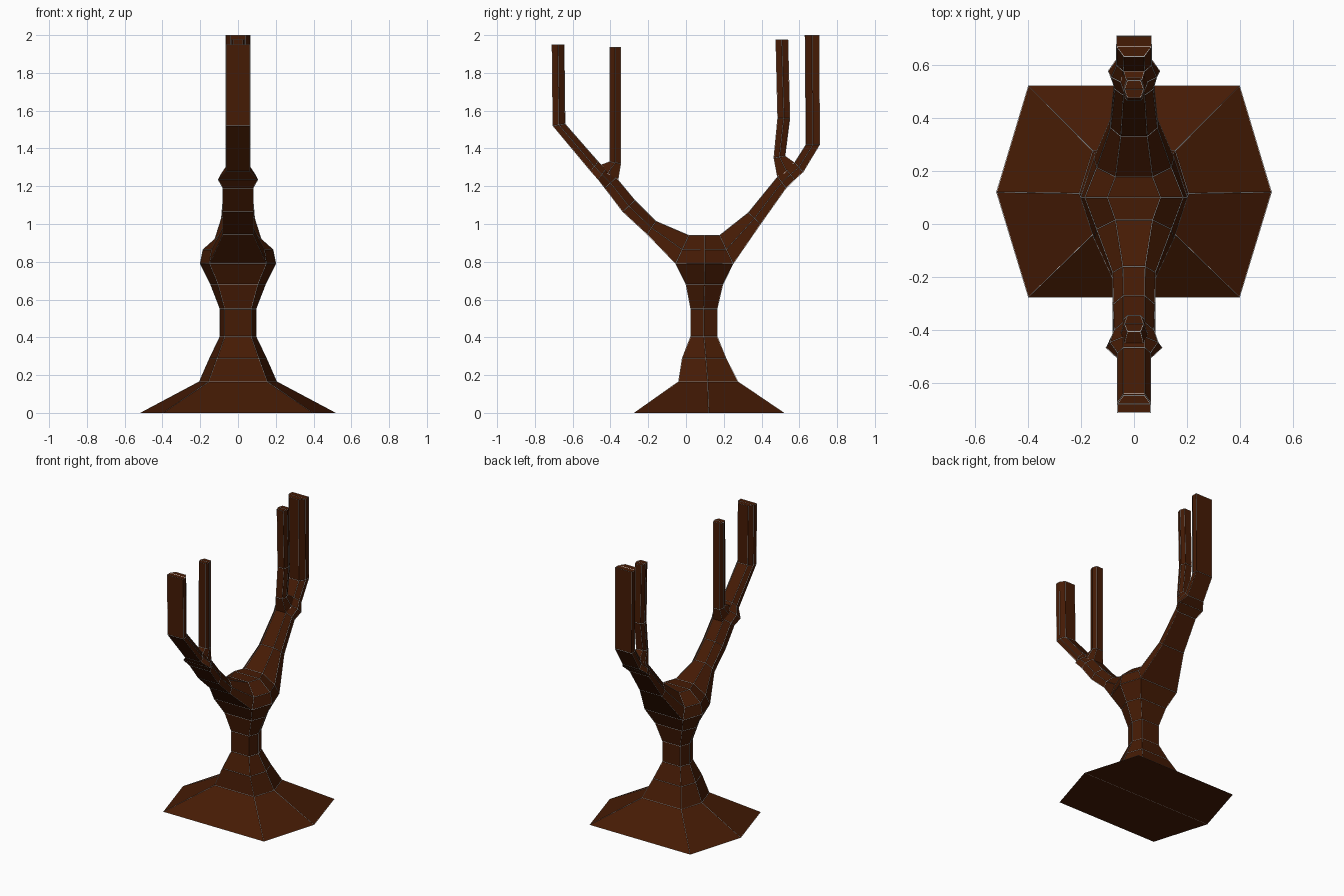
import bpy, bmesh

bark = bpy.data.materials.new("dark brown bark")
bark.diffuse_color = (0.060, 0.0108, 0.0014, 1)
pale = bpy.data.materials.new("pale edge line")
pale.diffuse_color = (0.8, 0.8, 0.8, 1)
LINE = 0.004


def loft(name, rings, cap_start=True, cap_end=True, skip=lambda span, side: False):
    """Skin six-point rings into a flat-shaded object with thin pale edge lines."""
    bm = bmesh.new()
    vs = [[bm.verts.new(p) for p in ring] for ring in rings]
    for s in range(len(vs) - 1):
        a, b = vs[s], vs[s + 1]
        for k in range(6):
            if not skip(s, k):
                j = (k + 1) % 6
                bm.faces.new((a[k], a[j], b[j], b[k]))
    # Caps are split across the widest pair of corners
    for r in [vs[0]] * cap_start + [vs[-1]] * cap_end:
        bm.faces.new((r[0], r[1], r[2], r[5]))
        bm.faces.new((r[5], r[2], r[3], r[4]))
    bmesh.ops.recalc_face_normals(bm, faces=bm.faces)
    mesh = bpy.data.meshes.new(name)
    bm.to_mesh(mesh)
    bm.free()
    lines = mesh.copy()
    for part, data, mat in ((name, mesh, bark), (name + "_edge_lines", lines, pale)):
        data.materials.append(mat)
        obj = bpy.data.objects.new(part, data)
        bpy.context.collection.objects.link(obj)
    wire = obj.modifiers.new("lines", 'WIREFRAME')
    wire.thickness = LINE
    wire.offset = 0
    wire.use_even_offset = False
    wire.use_boundary = True


def trunk_ring(z, wide, corner, y0, y1, ym):
    return [(-corner, y0, z), (corner, y0, z), (wide, ym, z),
            (corner, y1, z), (-corner, y1, z), (-wide, ym, z)]


def branch_ring(upper, lower, top_w, mid_w, low_w, mid=None):
    """Section spanning an upper and a lower (y, z) point."""
    (uy, uz), (ly, lz) = upper, lower
    my, mz = mid or ((uy + ly) / 2, (uz + lz) / 2)
    return [(-low_w, ly, lz), (low_w, ly, lz), (mid_w, my, mz),
            (top_w, uy, uz), (-top_w, uy, uz), (-mid_w, my, mz)]


# Trunk with flared foot and crown; crown sides stay open for the branches
trunk = [
    (0.00, 0.517, 0.397, -0.275, 0.52, 0.12),
    (0.165, 0.205, 0.155, -0.04, 0.275, 0.115),
    (0.29, 0.15, 0.11, -0.02, 0.212, 0.105),
    (0.405, 0.095, 0.07, 0.025, 0.165, 0.095),
    (0.55, 0.095, 0.07, 0.025, 0.165, 0.095),
    (0.68, 0.145, 0.105, 0.00, 0.195, 0.098),
    (0.79, 0.20, 0.15, -0.055, 0.25, 0.10),
    (0.865, 0.185, 0.14, -0.02, 0.213, 0.10),
    (0.94, 0.10, 0.07, 0.015, 0.178, 0.10),
]
loft("trunk", [trunk_ring(*r) for r in trunk],
     skip=lambda s, k: s >= 6 and k in (0, 3))

# Main branches, from crown to tip
front = [
    ((0.015, 0.94), (-0.055, 0.79), 0.07, 0.14, 0.15, (-0.02, 0.865)),
    ((-0.16, 1.015), (-0.205, 0.945), 0.042, 0.08, 0.08),
    ((-0.27, 1.125), (-0.335, 1.065), 0.04, 0.078, 0.08),
    ((-0.37, 1.245), (-0.43, 1.19), 0.04, 0.075, 0.08),
    ((-0.425, 1.29), (-0.465, 1.235), 0.04, 0.09, 0.105),
    ((-0.465, 1.33), (-0.505, 1.28), 0.04, 0.062, 0.062),
    ((-0.64, 1.53), (-0.705, 1.52), 0.04, 0.062, 0.062),
    ((-0.645, 1.95), (-0.71, 1.95), 0.04, 0.062, 0.062),
]
back = [
    ((0.178, 0.94), (0.25, 0.79), 0.07, 0.14, 0.15, (0.213, 0.865)),
    ((0.33, 1.06), (0.395, 1.00), 0.05, 0.088, 0.088),
    ((0.485, 1.25), (0.53, 1.19), 0.04, 0.072, 0.075),
    ((0.53, 1.29), (0.575, 1.235), 0.04, 0.085, 0.097),
    ((0.575, 1.325), (0.62, 1.275), 0.04, 0.065, 0.065),
    ((0.635, 1.42), (0.708, 1.42), 0.038, 0.065, 0.065),
    ((0.63, 2.00), (0.705, 2.00), 0.038, 0.065, 0.065),
]
loft("front_branch", [branch_ring(*r) for r in front], cap_start=False)
loft("back_branch", [branch_ring(*r) for r in back], cap_start=False)

# Thin twigs rising from the swollen joints
front_twig = [
    ((-0.36, 1.23), (-0.47, 1.305), 0.04, 0.05, 0.04),
    ((-0.345, 1.32), (-0.405, 1.33), 0.025, 0.036, 0.025),
    ((-0.345, 1.935), (-0.405, 1.935), 0.025, 0.036, 0.025),
]
back_twig = [
    ((0.485, 1.24), (0.58, 1.32), 0.04, 0.05, 0.04),
    ((0.465, 1.35), (0.525, 1.36), 0.025, 0.036, 0.025),
    ((0.485, 1.56), (0.55, 1.56), 0.025, 0.036, 0.025),
    ((0.475, 1.975), (0.54, 1.975), 0.025, 0.036, 0.025),
]
loft("front_twig", [branch_ring(*r) for r in front_twig])
loft("back_twig", [branch_ring(*r) for r in back_twig])
